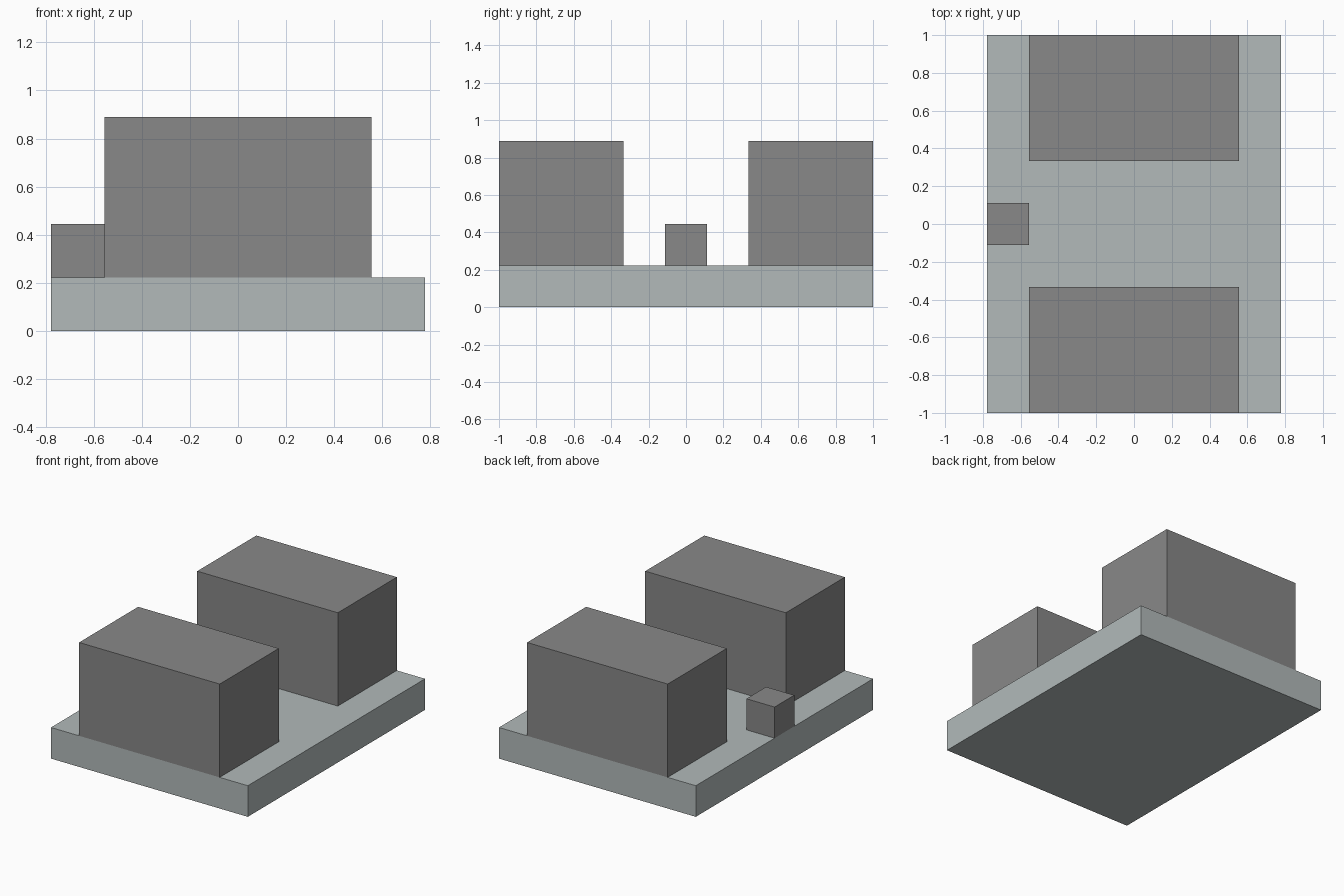
import bpy

# Remove the default cube
default = bpy.data.objects.get("Cube")
if default:
    bpy.data.objects.remove(default, do_unlink=True)

UNIT = 1 / 9  # the whole model sits on this module


def make_material(name, rgb):
    mat = bpy.data.materials.new(name)
    mat.use_nodes = True
    colour = (*rgb, 1)
    mat.diffuse_color = colour
    mat.node_tree.nodes["Principled BSDF"].inputs["Base Color"].default_value = colour
    return mat


def make_box(name, centre, bottom, size, mat):
    """Box given in modules: centre (x, y), bottom height and size."""
    x, y = centre
    location = [UNIT * v for v in (x, y, bottom + size[2] / 2)]
    bpy.ops.mesh.primitive_cube_add(size=1, location=location)
    obj = bpy.context.object
    obj.name = name
    obj.scale = [UNIT * v for v in size]
    bpy.ops.object.transform_apply(location=False, rotation=False, scale=True)
    obj.data.materials.append(mat)
    return obj


pale_grey = make_material("pale grey", (0.445, 0.491, 0.491))
mid_grey = make_material("mid grey", (0.246, 0.246, 0.246))

# Base slab
make_box("base_slab", (0, 0), 0, (14, 18, 2), pale_grey)

# Large blocks at the front and back edges
for name, side in (("front_block", -1), ("back_block", 1)):
    make_box(name, (0, side * 6), 2, (10, 6, 6), mid_grey)

# Small cube on the right edge
make_box("small_cube", (-6, 0), 2, (2, 2, 2), mid_grey)
